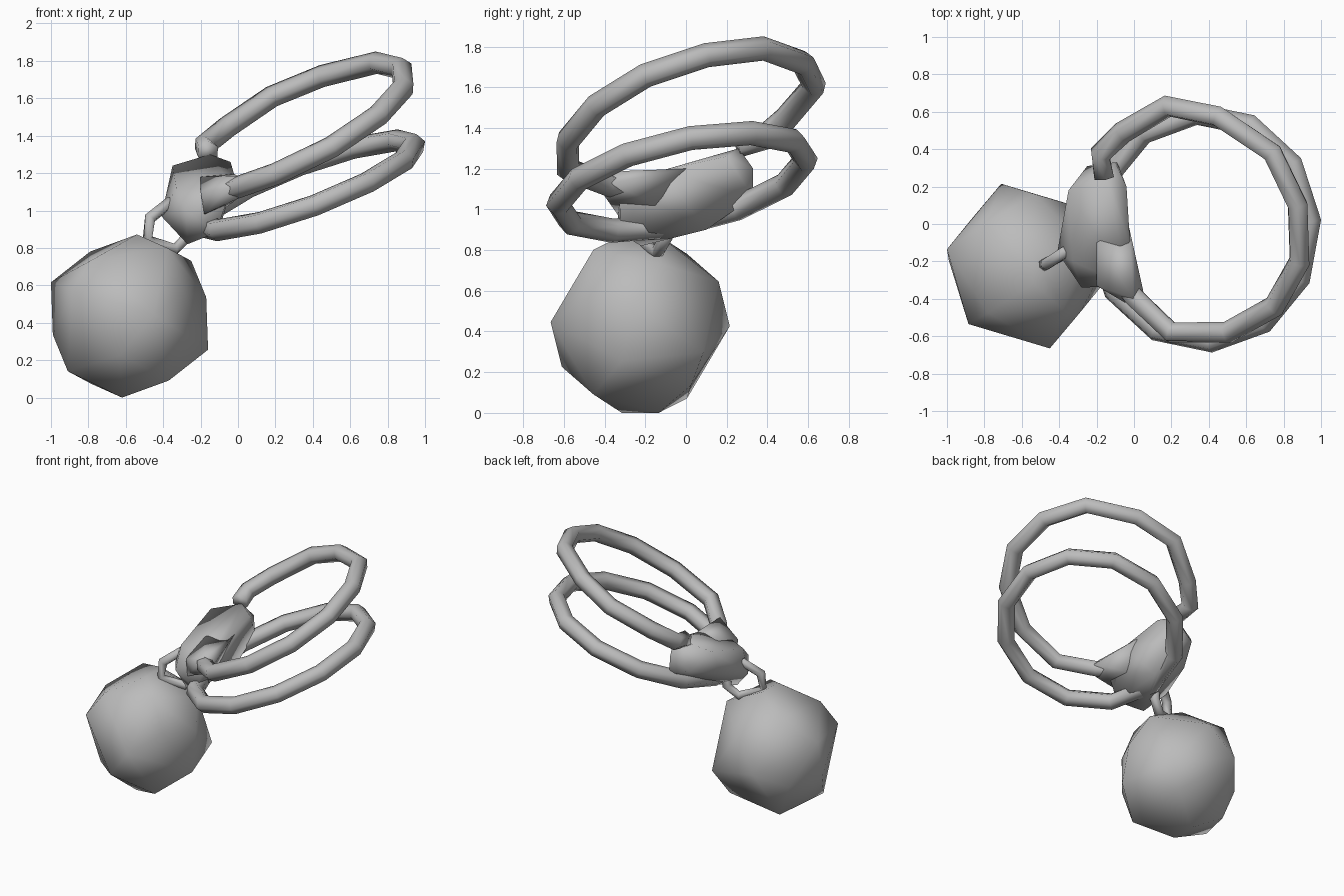
import bpy, bmesh, math
from mathutils import Vector

cube = bpy.data.objects.get("Cube")
if cube:
    bpy.data.objects.remove(cube, do_unlink=True)

# Single dull metal colour
metal = bpy.data.materials.new("grey_metal")
metal.use_nodes = True
metal.diffuse_color = (0.5, 0.5, 0.5, 1)
metal.node_tree.nodes["Principled BSDF"].inputs["Base Color"].default_value = (0.5, 0.5, 0.5, 1)


def add_mesh(name, bm):
    bmesh.ops.recalc_face_normals(bm, faces=bm.faces)
    for face in bm.faces:
        face.smooth = True
    mesh = bpy.data.meshes.new(name)
    bm.to_mesh(mesh)
    bm.free()
    mesh.materials.append(metal)
    obj = bpy.data.objects.new(name, mesh)
    bpy.context.collection.objects.link(obj)
    return obj


def faceted_lump(name, points):
    """Closed solid stretched over a few corner points."""
    bm = bmesh.new()
    for p in points:
        bm.verts.new(p)
    bmesh.ops.convex_hull(bm, input=bm.verts)
    spare = [v for v in bm.verts if not v.link_faces]
    bmesh.ops.delete(bm, geom=spare, context='VERTS')
    return add_mesh(name, bm)


def tube(name, path, radius, closed=True, sides=6):
    """Sweep a polygon around a nearly flat loop, or an arc with capped ends."""
    path = [Vector(p) for p in path]
    n = len(path)
    centre = sum(path, Vector()) / n
    axis = sum(((path[i] - centre).cross(path[(i + 1) % n] - centre)
                for i in range(n)), Vector()).normalized()
    bm = bmesh.new()
    loops = []
    for i, p in enumerate(path):
        before = path[i - 1] if closed or i > 0 else p
        after = path[(i + 1) % n] if closed or i < n - 1 else p
        along = (after - before).normalized()
        side = along.cross(axis).normalized()
        up = side.cross(along)
        loops.append([bm.verts.new(p + radius * (side * math.cos(t) + up * math.sin(t)))
                      for t in (math.tau * k / sides for k in range(sides))])
    for i in range(n if closed else n - 1):
        a, b = loops[i], loops[(i + 1) % n]
        for k in range(sides):
            j = (k + 1) % sides
            bm.faces.new((a[k], a[j], b[j], b[k]))
    if not closed:
        bm.faces.new(loops[0])
        bm.faces.new(loops[-1])
    return add_mesh(name, bm)


# Upper cuff: open arc on a tilted plane, both ends held by the lock
arc = [(.2, -.58), (.5, -.58), (.75, -.44), (.885, -.2),
       (.875, .1), (.74, .38), (.45, .575), (.18, .63), (-.06, .49), (-.18, .375), (-.16, .25)]
lead_in = [(-.12, -.22, 1.08), (.0, -.39, 1.125)]
tube("upper_cuff", lead_in + [(x, y, 1.475 + .48 * (x - .36) + .35 * y) for x, y in arc],
     0.06, closed=False)

# Lower cuff: full ring on a flatter plane
ring = []
for i in range(12):
    t = math.radians(4 + 30 * i)
    x, y = .575 * math.cos(t), .61 * math.sin(t)
    ring.append((.37 + x, y - .02, 1.135 + .36 * x + .2 * y))
tube("lower_cuff", ring, 0.06)

# Weight: each corner has an opposite twin
ball_centre = Vector((-0.58, -0.225, 0.436))
half = [(.13, -.44, .01), (-.42, .09, .18), (-.305, -.31, .14), (.41, -.03, .1),
        (.04, .09, .436), (.04, -.09, .436), (.2, -.23, .365), (-.21, .23, .345),
        (.05, .385, .21), (.33, .1, .295), (.29, -.25, .13), (-.2, -.25, .3)]
faceted_lump("ball_weight", [ball_centre + s * Vector(p) for p in half for s in (1, -1)])

# Lock block joining both cuffs
faceted_lump("lock_block", [
    (-.35, .18, 1.24), (-.15, .26, 1.3), (-.04, .2, 1.26), (-.02, -.12, 1.19),
    (-.03, -.33, 1.13), (-.25, .31, 1.12), (-.1, .33, 1.2), (-.09, .33, 1.06),
    (-.1, .1, .9), (-.12, -.32, .88), (-.27, -.22, .82), (-.41, -.15, .97),
    (-.28, -.34, 1.0), (-.33, -.2, 1.12), (-.36, .1, 1.05)])

# Tapered shoulder where the upper cuff leaves the lock
faceted_lump("cuff_shoulder", [
    (-.03, .0, 1.2), (-.2, -.1, 1.18), (-.2, -.33, 1.1), (-.18, -.34, .98), (-.06, -.15, 1.02),
    (.05, -.36, 1.13), (.0, -.4, 1.185), (-.05, -.42, 1.12), (.0, -.4, 1.065)])

# Link between lock and ball
tube("chain_link", [
    (-.485, -.22, .84), (-.47, -.215, .96), (-.37, -.15, 1.04),
    (-.27, -.1, 1.0), (-.27, -.1, .86), (-.34, -.14, .79)], 0.034)
